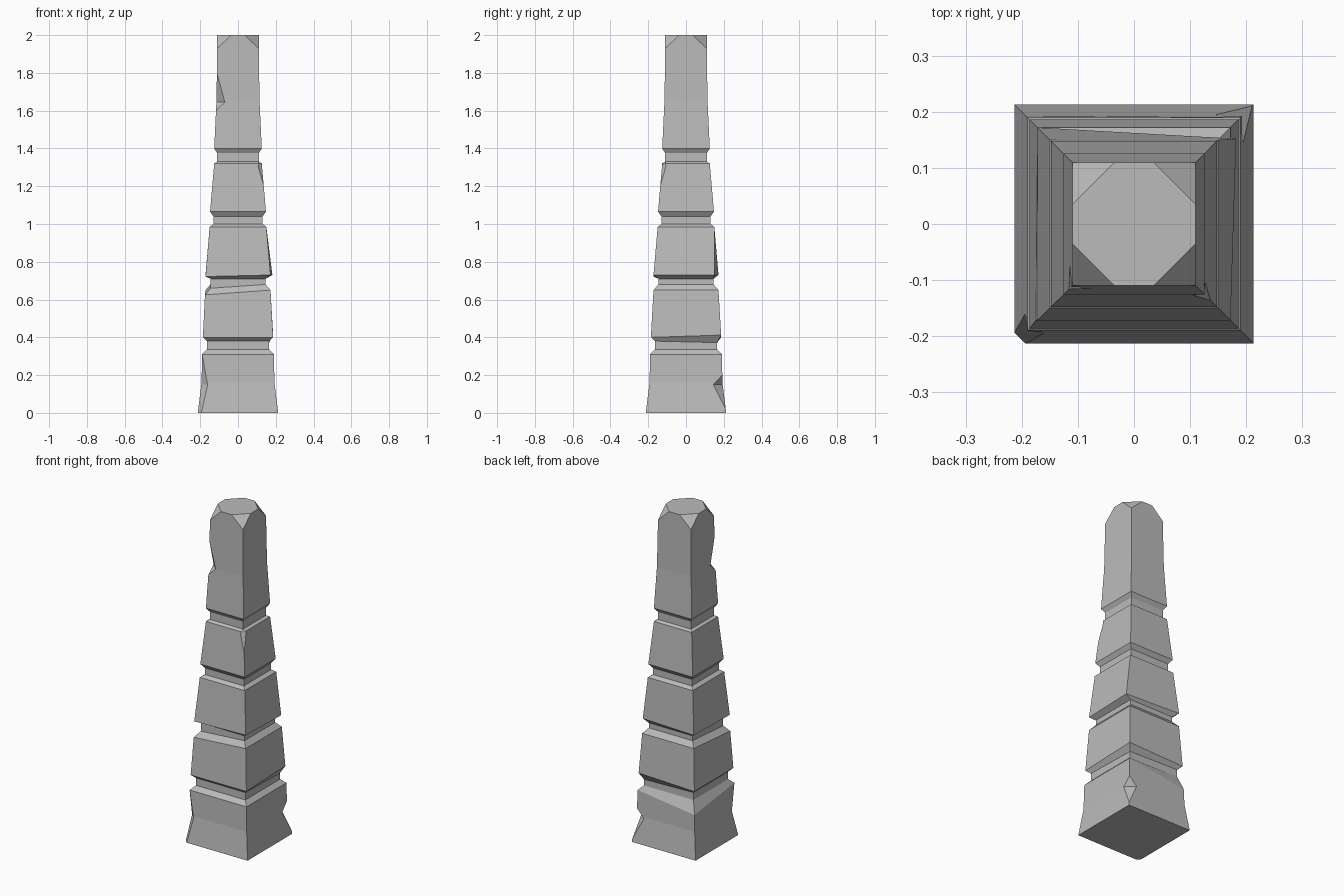
import bpy, bmesh
from mathutils import Vector

cube = bpy.data.objects.get("Cube")
if cube:
    bpy.data.objects.remove(cube, do_unlink=True)

# Stone material
stone = bpy.data.materials.new("grey stone")
stone.use_nodes = True
colour = (0.5, 0.5, 0.5, 1)
stone.diffuse_color = colour
stone.node_tree.nodes["Principled BSDF"].inputs["Base Color"].default_value = colour

# Pillar profile: height and half width, with four carved grooves
PROFILE = [(0, .213), (.16, .193), (.31, .19), (.335, .165), (.38, .165), (.4, .186),
           (.65, .172), (.68, .146), (.71, .146), (.73, .172), (.985, .15), (1, .13),
           (1.04, .13), (1.065, .148), (1.32, .126), (1.33, .11), (1.375, .11),
           (1.4, .126), (1.65, .114), (1.93, .11), (2, .11)]
CORNERS = [(-1, -1), (1, -1), (1, 1), (-1, 1)]

# Worn corners: (ring, corner) -> offset
WEAR = {(2, 3): (0, 0, -.05), (5, 2): (0, 0, .012), (4, 2): (0, 0, -.008),
        (6, 0): (-.003, 0, -.025), (7, 0): (0, 0, -.02),
        (9, 2): (.01, -.02, 0), (9, 0): (0, 0, -.008)}


def half_width(z):
    for (z0, h0), (z1, h1) in zip(PROFILE, PROFILE[1:]):
        if z <= z1:
            return h0 + (h1 - h0) * (z - z0) / (z1 - z0)
    return PROFILE[-1][1]


def make_object(name, bm):
    bmesh.ops.recalc_face_normals(bm, faces=bm.faces)
    mesh = bpy.data.meshes.new(name)
    bm.to_mesh(mesh)
    bm.free()
    mesh.materials.append(stone)
    obj = bpy.data.objects.new(name, mesh)
    bpy.context.collection.objects.link(obj)
    return obj


# Lofted square pillar
bm = bmesh.new()
rings = []
for r, (z, h) in enumerate(PROFILE):
    rings.append([bm.verts.new(Vector((sx * h, sy * h, z)) + Vector(WEAR.get((r, c), (0, 0, 0))))
                  for c, (sx, sy) in enumerate(CORNERS)])
for low, high in zip(rings, rings[1:]):
    for c in range(4):
        n = (c + 1) % 4
        bm.faces.new((low[c], low[n], high[n], high[c]))
bm.faces.new(rings[0][::-1])
bm.faces.new(rings[-1])

# Cut the four top corners to leave an eight-sided cap
for sx, sy in CORNERS:
    cut = bmesh.ops.bisect_plane(bm, geom=bm.verts[:] + bm.edges[:] + bm.faces[:],
                                 plane_co=(sx * .11, sy * .035, 2),
                                 plane_no=(sx, sy, 1.07), clear_outer=True)
    bmesh.ops.holes_fill(bm, edges=[e for e in bm.edges if e.is_boundary])
pillar = make_object("stone_pillar", bm)


# Wedge-shaped chips knocked out of the vertical edges
def chip(sx, sy, low, mid, high, width):
    hm = half_width(mid)
    hl, hh = half_width(low), half_width(high)
    points = [(sx * hl, sy * hl, low), (sx * hh, sy * hh, high),
              (sx * hm, sy * (hm - width), mid), (sx * (hm - width), sy * hm, mid)]
    cb = bmesh.new()
    for p in points:
        cb.verts.new(p)
        cb.verts.new(Vector(p) + Vector((sx, sy, 0)) * .1)
    hull = bmesh.ops.convex_hull(cb, input=cb.verts[:])
    bmesh.ops.delete(cb, geom=[v for v in cb.verts if not v.link_faces], context='VERTS')
    cutter = make_object("chip_cutter", cb)
    cutter.hide_render = True
    mod = pillar.modifiers.new("chip", 'BOOLEAN')
    mod.operation = 'DIFFERENCE'
    mod.solver = 'EXACT'
    mod.object = cutter
    bpy.context.view_layer.objects.active = pillar
    bpy.ops.object.modifier_apply(modifier=mod.name)
    bpy.data.objects.remove(cutter, do_unlink=True)


chip(-1, -1, -.2, .15, .31, .034)
chip(-1, -1, 1.6, 1.645, 1.8, .045)
chip(1, -1, 1.2, 1.31, 1.335, .022)
chip(1, 1, .02, .15, .2, .05)
